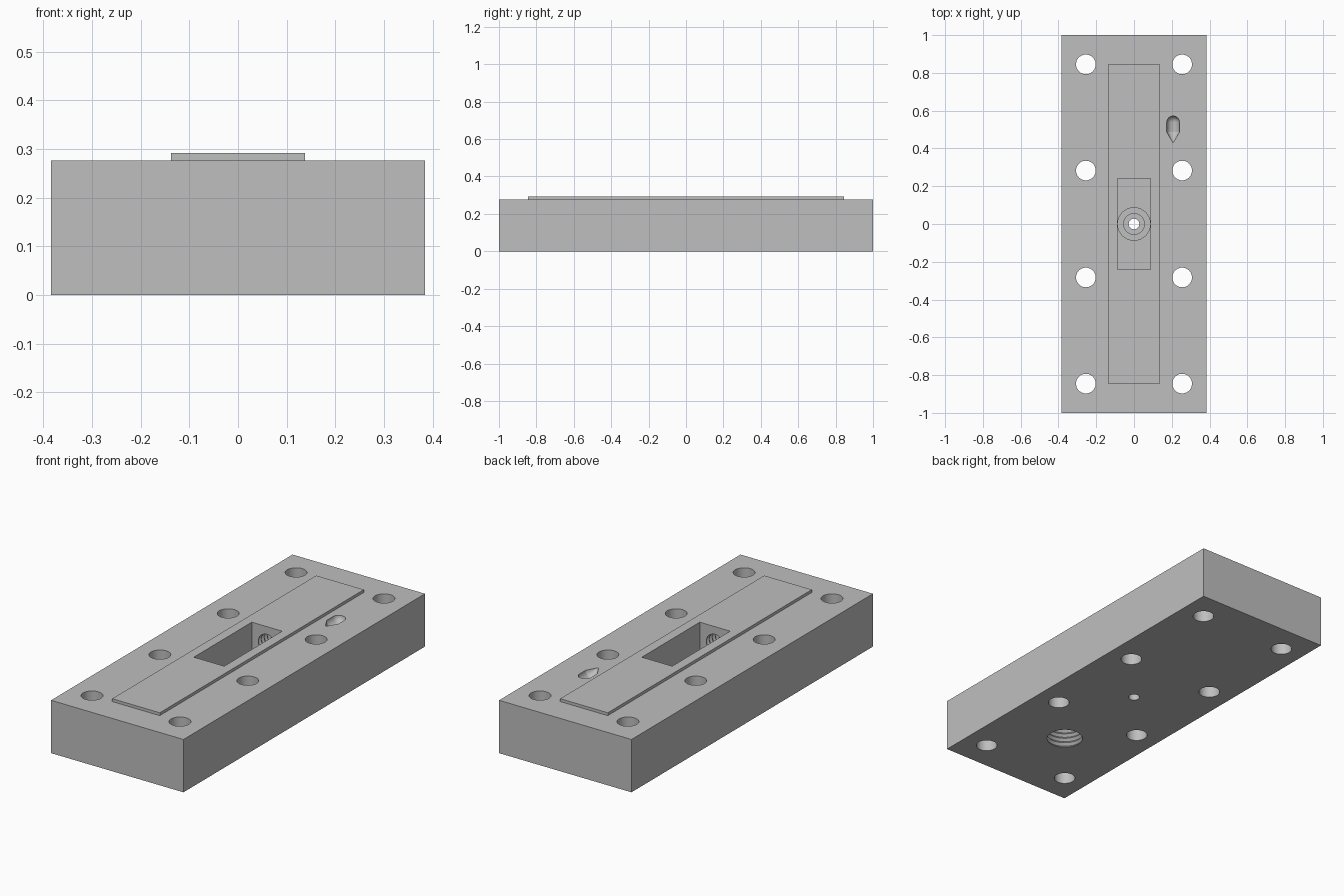
import bpy, bmesh
from math import pi, sin, cos, radians
from mathutils import Matrix

if "Cube" in bpy.data.objects:
    bpy.data.objects.remove(bpy.data.objects["Cube"])

grey = bpy.data.materials.new("machined grey")
grey.use_nodes = True
COLOUR = (0.52, 0.52, 0.52, 1)
grey.diffuse_color = COLOUR
grey.node_tree.nodes["Principled BSDF"].inputs["Base Color"].default_value = COLOUR

TOP = 0.277
PLATE_TOP = 0.292


def finish(bm, name):
    bmesh.ops.recalc_face_normals(bm, faces=bm.faces)
    mesh = bpy.data.meshes.new(name)
    bm.to_mesh(mesh)
    bm.free()
    mesh.materials.append(grey)
    obj = bpy.data.objects.new(name, mesh)
    bpy.context.collection.objects.link(obj)
    return obj


def box(name, half_x, half_y, z0, z1):
    bm = bmesh.new()
    place = Matrix.Translation((0, 0, (z0 + z1) / 2)) @ Matrix.Diagonal(
        (2 * half_x, 2 * half_y, z1 - z0, 1))
    bmesh.ops.create_cube(bm, size=1, matrix=place)
    return finish(bm, name)


def lathe(name, profile, matrix, sides=40):
    """Closed solid turned from (radius, height) points, with flat end caps."""
    bm = bmesh.new()
    rings = [[bm.verts.new((r * cos(2 * pi * i / sides), r * sin(2 * pi * i / sides), h))
              for i in range(sides)] for r, h in profile]
    for a, b in zip(rings, rings[1:]):
        for i in range(sides):
            j = (i + 1) % sides
            bm.faces.new((a[i], a[j], b[j], b[i]))
    bm.faces.new(rings[0])
    bm.faces.new(rings[-1])
    bm.transform(matrix)
    return finish(bm, name)


def thread(radius, depth, length, turns):
    """Saw-tooth profile of a tapped bore."""
    pitch = length / turns
    points = []
    for i in range(turns):
        points += [(radius, i * pitch), (radius - depth, (i + 0.5) * pitch)]
    return points + [(radius, length)]


def combine(target, tool, operation):
    mod = target.modifiers.new(tool.name, "BOOLEAN")
    mod.operation = operation
    mod.solver = "EXACT"
    mod.object = tool
    bpy.context.view_layer.objects.active = target
    bpy.ops.object.modifier_apply(modifier=mod.name)
    bpy.data.objects.remove(tool)


# Block with raised centre plate
block = box("mounting_block", 0.384, 1.0, 0, TOP)
combine(block, box("raised_plate", 0.138, 0.845, 0.2, PLATE_TOP), "UNION")

# Through bolt holes
for x in (-0.255, 0.255):
    for y in (-0.845, -0.283, 0.283, 0.845):
        hole = lathe("bolt_hole", [(0.052, -0.1), (0.052, 0.4)],
                     Matrix.Translation((x, y, 0)))
        combine(block, hole, "DIFFERENCE")

# Central pocket with a stepped bore in its floor
combine(block, box("pocket", 0.088, 0.24, 0.14, 0.4), "DIFFERENCE")
steps = [(0.028, -0.1), (0.028, 0.05), (0.055, 0.05), (0.055, 0.095),
         (0.0865, 0.095), (0.0865, 0.2)]
combine(block, lathe("stepped_bore", steps, Matrix.Identity(4)), "DIFFERENCE")

# Tapped bores leaving both ends of the pocket
for side in (-1, 1):
    place = Matrix.Translation((0, side * 0.2, 0.202)) @ Matrix.Rotation(
        radians(-90 * side), 4, "X")
    combine(block, lathe("end_bore", thread(0.056, 0.008, 0.3, 12), place, 32),
            "DIFFERENCE")

# Large tapped port underneath
combine(block, lathe("bottom_port", thread(0.1, 0.012, 0.23, 9),
                     Matrix.Translation((0, -0.54, -0.012))), "DIFFERENCE")

# Pointed recess with a rounded far end
R = 0.034
recess = [(0.001, 0.43), (R, 0.487)]
recess += [(max(R * cos(a), 0.001), 0.538 + R * sin(a))
           for a in (radians(15 * i) for i in range(7))]
combine(block, lathe("pointed_recess", recess, Matrix.Translation(
    (0.207, 0, TOP + 0.001)) @ Matrix.Rotation(radians(-90), 4, "X"), 32), "DIFFERENCE")

# Smooth bores, crisp edges
for obj in bpy.context.selected_objects:
    obj.select_set(False)
block.select_set(True)
bpy.context.view_layer.objects.active = block
bpy.ops.object.shade_smooth_by_angle(angle=radians(25))
